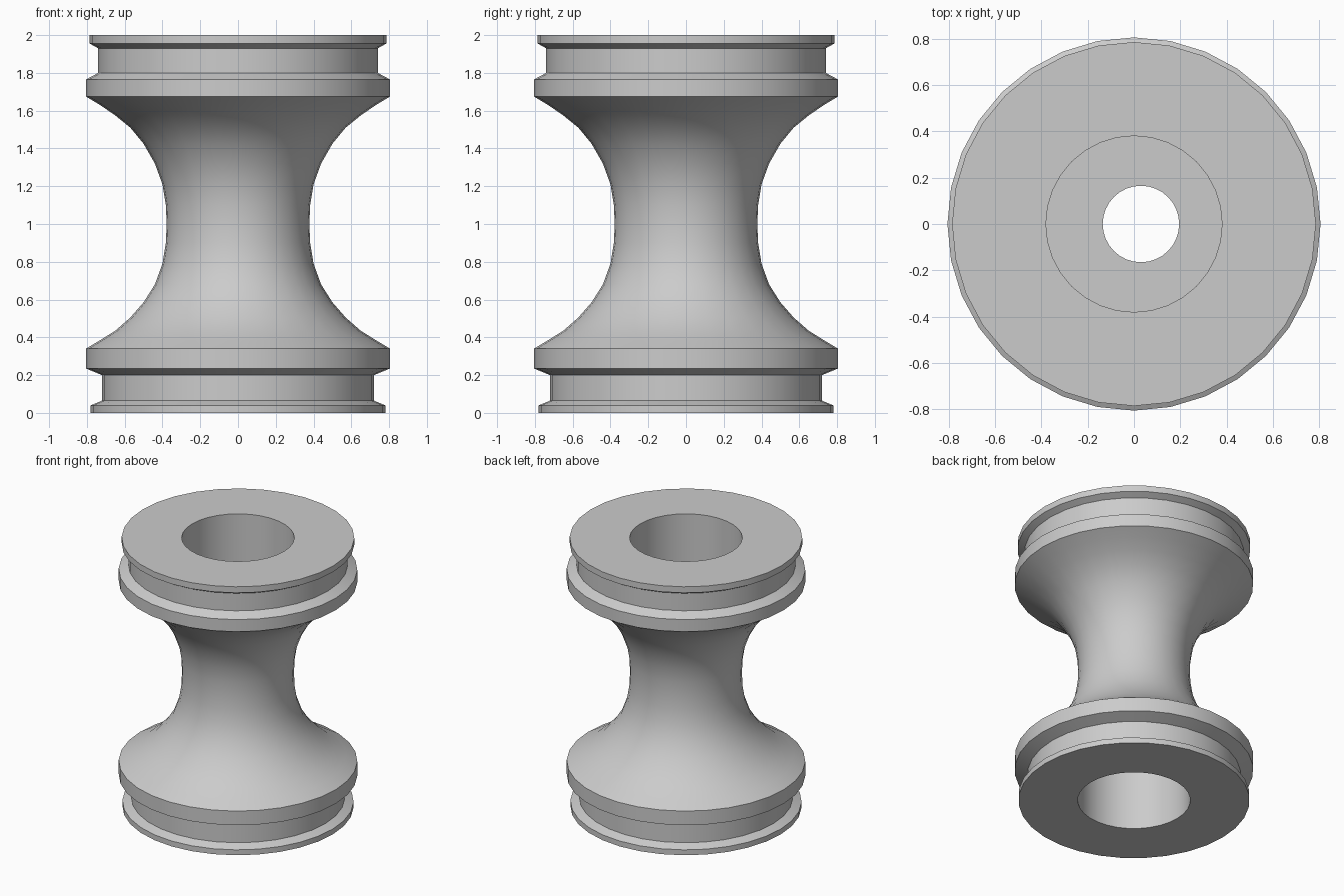
import bpy
import bmesh
from math import cos, sin, pi, radians

cube = bpy.data.objects.get("Cube")
if cube:
    bpy.data.objects.remove(cube)

# Plain grey material
grey = bpy.data.materials.new("plain_grey")
grey.use_nodes = True
colour = (0.6, 0.6, 0.6, 1)
grey.diffuse_color = colour
grey.node_tree.nodes["Principled BSDF"].inputs["Base Color"].default_value = colour


def lathe(name, profile, segments, closed=False, bore_shift=0.0, bore_radius=0.0):
    """Spin (radius, z) points around z; rings at bore_radius are moved along x."""
    bm = bmesh.new()
    rings = []
    for r, z in profile:
        shift = bore_shift if r == bore_radius else 0.0
        rings.append([bm.verts.new((r * cos(2 * pi * i / segments) + shift,
                                    r * sin(2 * pi * i / segments), z))
                      for i in range(segments)])
    pairs = list(zip(rings, rings[1:]))
    if closed:
        pairs.append((rings[-1], rings[0]))
    for a, b in pairs:
        for i in range(segments):
            j = (i + 1) % segments
            bm.faces.new((a[i], a[j], b[j], b[i]))
    bmesh.ops.recalc_face_normals(bm, faces=bm.faces)
    mesh = bpy.data.meshes.new(name)
    bm.to_mesh(mesh)
    bm.free()
    mesh.materials.append(grey)
    obj = bpy.data.objects.new(name, mesh)
    bpy.context.collection.objects.link(obj)
    bpy.ops.object.select_all(action='DESELECT')
    obj.select_set(True)
    bpy.context.view_layer.objects.active = obj
    bpy.ops.object.shade_smooth_by_angle(angle=radians(22))
    return obj


BORE, HOLE, SEAT = 0.38, 0.165, 0.5

# Grooved rim at the foot, waist curve, grooved rim at the head
foot = [(0.78, 0), (0.78, 0.04), (0.72, 0.065), (0.72, 0.2), (0.805, 0.235), (0.805, 0.34)]
waist = [(0.73, 0.385), (0.65, 0.435), (0.57, 0.505), (0.5, 0.585), (0.44, 0.68),
         (0.4, 0.79), (0.382, 0.9), (0.378, 1.0), (0.382, 1.1), (0.4, 1.21),
         (0.44, 1.32), (0.5, 1.425), (0.57, 1.51), (0.65, 1.575), (0.73, 1.63)]
head = [(0.805, 1.675), (0.805, 1.765), (0.74, 1.8), (0.74, 1.93), (0.785, 1.955), (0.785, 2)]

# Stepped bore with a slightly off-centre middle hole
bore = [(BORE, 2), (BORE, 2 - SEAT), (HOLE, 2 - SEAT), (HOLE, SEAT), (BORE, SEAT), (BORE, 0)]

lathe("spool_body", foot + waist + head + bore, 32, True, 0.03, HOLE)
